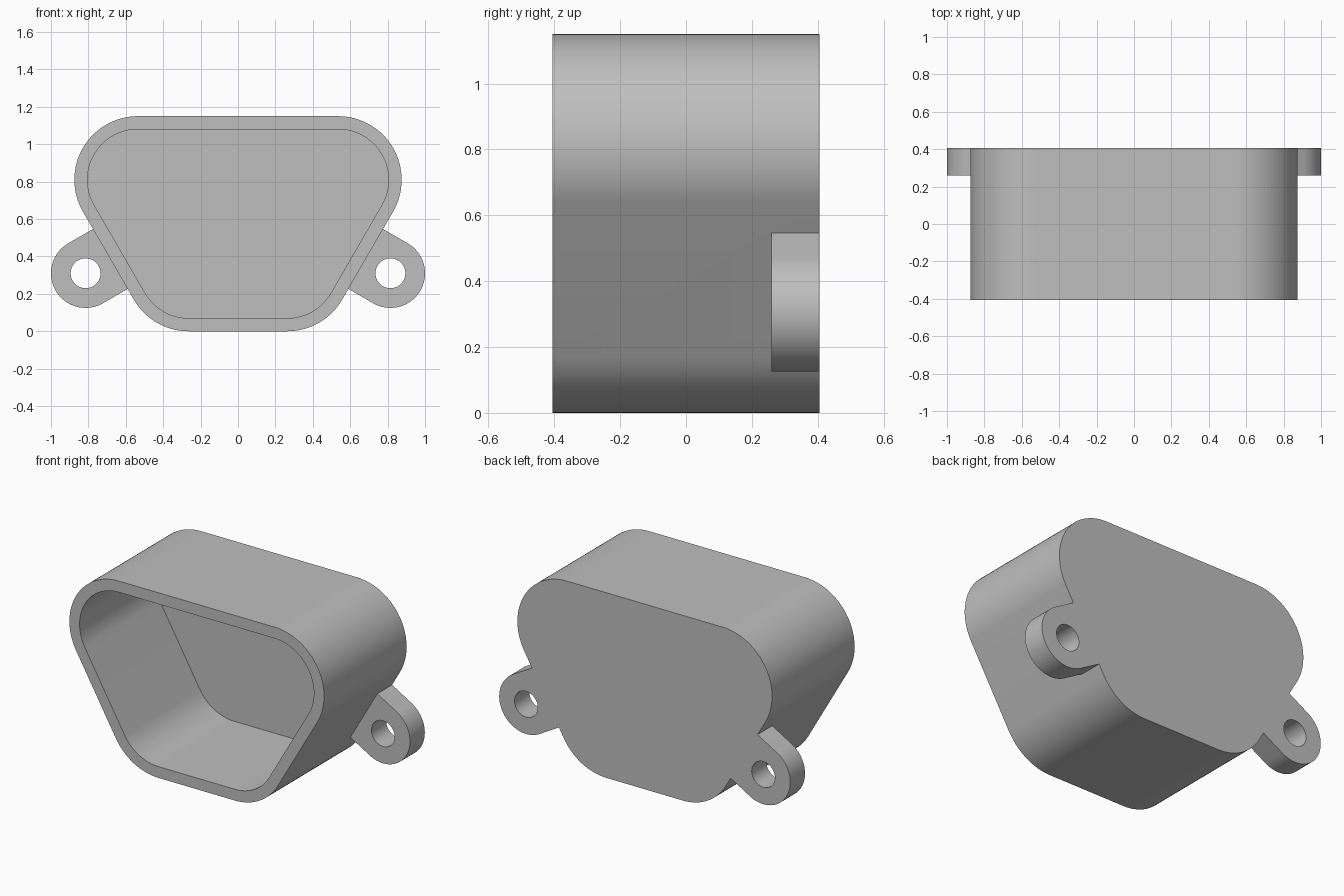
import bpy, bmesh
from math import sin, cos, radians

cube = bpy.data.objects.get("Cube")
if cube:
    bpy.data.objects.remove(cube, do_unlink=True)

BACK, FRONT = 0.405, -0.405
WALL, RADIUS = 0.07, 0.34
LUG_X, LUG_Z, LUG_R = 0.815, 0.31, 0.185

grey = bpy.data.materials.new("plain grey")
grey.use_nodes = True
grey.diffuse_color = (0.52, 0.52, 0.52, 1)
grey.node_tree.nodes["Principled BSDF"].inputs["Base Color"].default_value = (0.52, 0.52, 0.52, 1)


def arc(cx, cz, r, start, end, steps):
    angles = [radians(start + (end - start) * i / steps) for i in range(steps + 1)]
    return [(cx + r * cos(a), cz + r * sin(a)) for a in angles]


def prism(name, outline, y0, y1):
    """Extrude an x-z outline from y0 to y1."""
    bm = bmesh.new()
    face = bm.faces.new([bm.verts.new((x, y0, z)) for x, z in outline])
    new = bmesh.ops.extrude_face_region(bm, geom=[face])["geom"]
    bmesh.ops.translate(bm, vec=(0, y1 - y0, 0),
                        verts=[v for v in new if isinstance(v, bmesh.types.BMVert)])
    bmesh.ops.recalc_face_normals(bm, faces=bm.faces)
    mesh = bpy.data.meshes.new(name)
    bm.to_mesh(mesh)
    bm.free()
    mesh.materials.append(grey)
    obj = bpy.data.objects.new(name, mesh)
    bpy.context.collection.objects.link(obj)
    return obj


def combine(target, tool, operation):
    mod = target.modifiers.new(operation, "BOOLEAN")
    mod.operation, mod.object, mod.solver = operation, tool, "EXACT"
    bpy.context.view_layer.objects.active = target
    bpy.ops.object.modifier_apply(modifier=mod.name)
    bpy.data.objects.remove(tool, do_unlink=True)


def body_outline(r):
    """Rounded trapezoid, wide at the top."""
    half = arc(0.263, RADIUS, r, -90, -30, 16) + arc(0.535, 0.81, r, -30, 90, 32)
    return half + [(-x, z) for x, z in reversed(half)]


# Open-fronted housing
housing = prism("housing", body_outline(RADIUS), FRONT, BACK)
cavity = prism("cavity", body_outline(RADIUS - WALL), FRONT - 0.1, BACK - WALL)
combine(housing, cavity, "DIFFERENCE")

# Mounting lugs, square to the sloping sides and rooted inside the wall
nx, nz = cos(radians(-30)), sin(radians(-30))
reach = nx * LUG_X + nz * LUG_Z - (nx * 0.263 + nz * RADIUS + RADIUS - WALL / 2)
lug_outline = arc(LUG_X, LUG_Z, LUG_R, -120, 60, 40)
lug_outline += [(x - nx * reach, z - nz * reach) for x, z in (lug_outline[-1], lug_outline[0])]
hole_outline = arc(LUG_X, LUG_Z, 0.08, 0, 360, 40)[:-1]
for side in (1, -1):
    lug = prism("lug", [(side * x, z) for x, z in lug_outline], 0.26, BACK)
    combine(housing, lug, "UNION")
    hole = prism("hole", [(side * x, z) for x, z in hole_outline], 0.2, BACK + 0.1)
    combine(housing, hole, "DIFFERENCE")

# Smooth curves, sharp rims
bpy.ops.object.select_all(action="DESELECT")
housing.select_set(True)
bpy.context.view_layer.objects.active = housing
bpy.ops.object.shade_smooth_by_angle(angle=radians(30))
